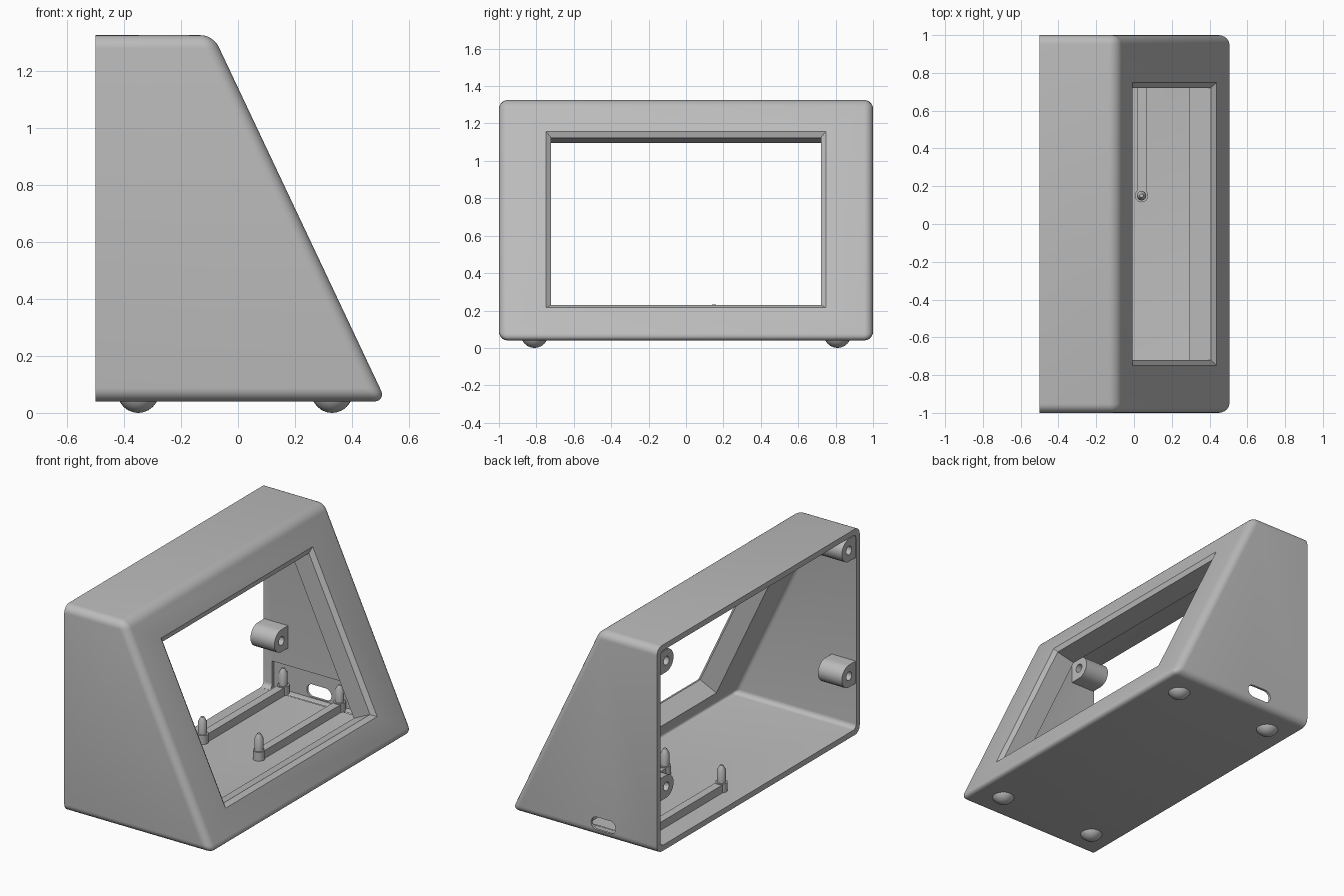
import bpy, bmesh, math
from mathutils import Vector

if "Cube" in bpy.data.objects:
    bpy.data.objects.remove(bpy.data.objects["Cube"], do_unlink=True)

grey = bpy.data.materials.new("plain grey")
grey.use_nodes = True
grey.diffuse_color = (0.5, 0.5, 0.5, 1)
grey.node_tree.nodes["Principled BSDF"].inputs["Base Color"].default_value = (0.5, 0.5, 0.5, 1)

SLOPE = 0.4725          # x lost per unit of height on the sloped front
FLOOR, TOP, BACK = 0.04, 1.325, -0.5
WALL, PANEL = 0.035, 0.16


def slope_x(z):
    return 0.52 - SLOPE * (z - FLOOR)


def make(name, bm):
    bmesh.ops.recalc_face_normals(bm, faces=bm.faces)
    mesh = bpy.data.meshes.new(name)
    bm.to_mesh(mesh)
    bm.free()
    mesh.materials.append(grey)
    ob = bpy.data.objects.new(name, mesh)
    bpy.context.collection.objects.link(ob)
    return ob


def activate(ob):
    bpy.ops.object.select_all(action='DESELECT')
    ob.select_set(True)
    bpy.context.view_layer.objects.active = ob


def smooth(ob):
    activate(ob)
    bpy.ops.object.shade_smooth_by_angle(angle=math.radians(32))
    return ob


def cut(ob, cutter):
    mod = ob.modifiers.new("cut", 'BOOLEAN')
    mod.operation, mod.object, mod.solver = 'DIFFERENCE', cutter, 'EXACT'
    activate(ob)
    bpy.ops.object.modifier_apply(modifier=mod.name)
    bpy.data.objects.remove(cutter, do_unlink=True)


def loft(name, loops):
    """Solid skinned through closed loops of equal length."""
    bm = bmesh.new()
    rings = [[bm.verts.new(p) for p in loop] for loop in loops]
    for a, b in zip(rings, rings[1:]):
        for i in range(len(a)):
            j = (i + 1) % len(a)
            bm.faces.new((a[i], a[j], b[j], b[i]))
    bm.faces.new(rings[0])
    bm.faces.new(rings[-1])
    return make(name, bm)


def box(name, x0, x1, y0, y1, z0, z1):
    return loft(name, [[(x0, y0, z), (x1, y0, z), (x1, y1, z), (x0, y1, z)] for z in (z0, z1)])


def turned(name, x, y, profile, sides=24):
    """Round part about a vertical axis from (radius, height) pairs."""
    def ring(r, z):
        return [(x + r * math.cos(a * math.tau / sides), y + r * math.sin(a * math.tau / sides), z)
                for a in range(sides)]
    return smooth(loft(name, [ring(r, z) for r, z in profile]))


def wedge(name, back, z0, z1, inset, half, radius):
    """Sloped prism, rounded everywhere except round its back face."""
    prof = [(back, z0), (slope_x(z0) - inset, z0), (slope_x(z1) - inset, z1), (back, z1)]
    ob = loft(name, [[(x, y, z) for x, z in prof] for y in (-half, half)])
    bm = bmesh.new()
    bm.from_mesh(ob.data)
    edges = [e for e in bm.edges if max(v.co.x for v in e.verts) > back + 0.01]
    bmesh.ops.bevel(bm, geom=edges, offset=radius, segments=6, profile=0.5, affect='EDGES')
    bmesh.ops.recalc_face_normals(bm, faces=bm.faces)
    bm.to_mesh(ob.data)
    bm.free()
    return ob


# Hollow case, open at the back
case = wedge("case", BACK, FLOOR, TOP, 0, 1.0, 0.047)
cut(case, wedge("cavity", BACK - 0.2, FLOOR + WALL, TOP - WALL, PANEL, 1 - WALL, 0.03))

# Screen opening with chamfered rim, cut square to the slope
up = Vector((-SLOPE, 0, 1)).normalized()
normal = Vector((up.z, 0, -up.x))
low = Vector((slope_x(0.215), 0, 0.215))
height = (1.157 - 0.215) / up.z


def opening(depth, inset, lift=0):
    corners = ((-1, inset), (1, inset), (1, height - inset + lift), (-1, height - inset + lift))
    return [low - normal * depth + up * h + Vector((0, s * (0.748 - inset), 0)) for s, h in corners]


cut(case, loft("screen_cutter", [opening(-0.02, -0.026), opening(0.021, 0.027), opening(0.2, 0.027, 0.04)]))

# Thinned wall and rounded port on the left side
cut(case, box("recess_cutter", -0.44, 0.18, 0.9, 0.985, FLOOR + WALL + 0.002, 0.245))
port = []
for i in range(24):
    a = (i + 0.5) * math.tau / 24
    port.append((-0.13 + math.copysign(0.045, math.cos(a)) + 0.04 * math.cos(a), 0.122 + 0.04 * math.sin(a)))
cut(case, loft("port_cutter", [[(x, y, z) for x, z in port] for y in (0.9, 1.1)]))
smooth(case)

# Screw bosses: round towards the middle, square against the side wall
for side, label in ((-1, "right"), (1, "left")):
    for z, level in ((0.425, "lower"), (1.21, "upper")):
        outline = [(0.975, z - 0.07)]
        outline += [(0.9 - 0.07 * math.sin(i * math.pi / 12), z - 0.07 * math.cos(i * math.pi / 12))
                    for i in range(13)]
        outline += [(0.975, z + 0.07)]
        boss = loft(f"{label}_{level}_screw_boss",
                    [[(x, side * y, h) for y, h in outline] for x in (BACK + 0.005, -0.33)])
        hole = [(0.9 + 0.027 * math.cos(i * math.tau / 16), z + 0.027 * math.sin(i * math.tau / 16))
                for i in range(16)]
        cut(boss, loft("screw_hole", [[(x, side * y, h) for y, h in hole] for x in (-0.6, -0.2)]))
        smooth(boss)

# Board supports: a rib with a locating peg at each end
for x, label in ((-0.35, "back"), (0.04, "front")):
    box(f"{label}_board_rib", x - 0.025, x + 0.025, 0.15, 0.95, 0.07, 0.125)
    for y, end in ((0.15, "inner"), (0.945, "outer")):
        turned(f"{label}_{end}_board_peg", x, y,
               [(0.035, 0.07), (0.035, 0.13), (0.025, 0.13), (0.025, 0.205), (0.01, 0.233)])

# Domed feet
cap = 0.073
for x in (-0.35, 0.33):
    for y in (-0.81, 0.81):
        steps = [math.radians(d) for d in (2, 15, 30, 45, 60, 72)]
        turned("foot", x, y, [(cap * math.sin(a), cap * (1 - math.cos(a))) for a in steps])
